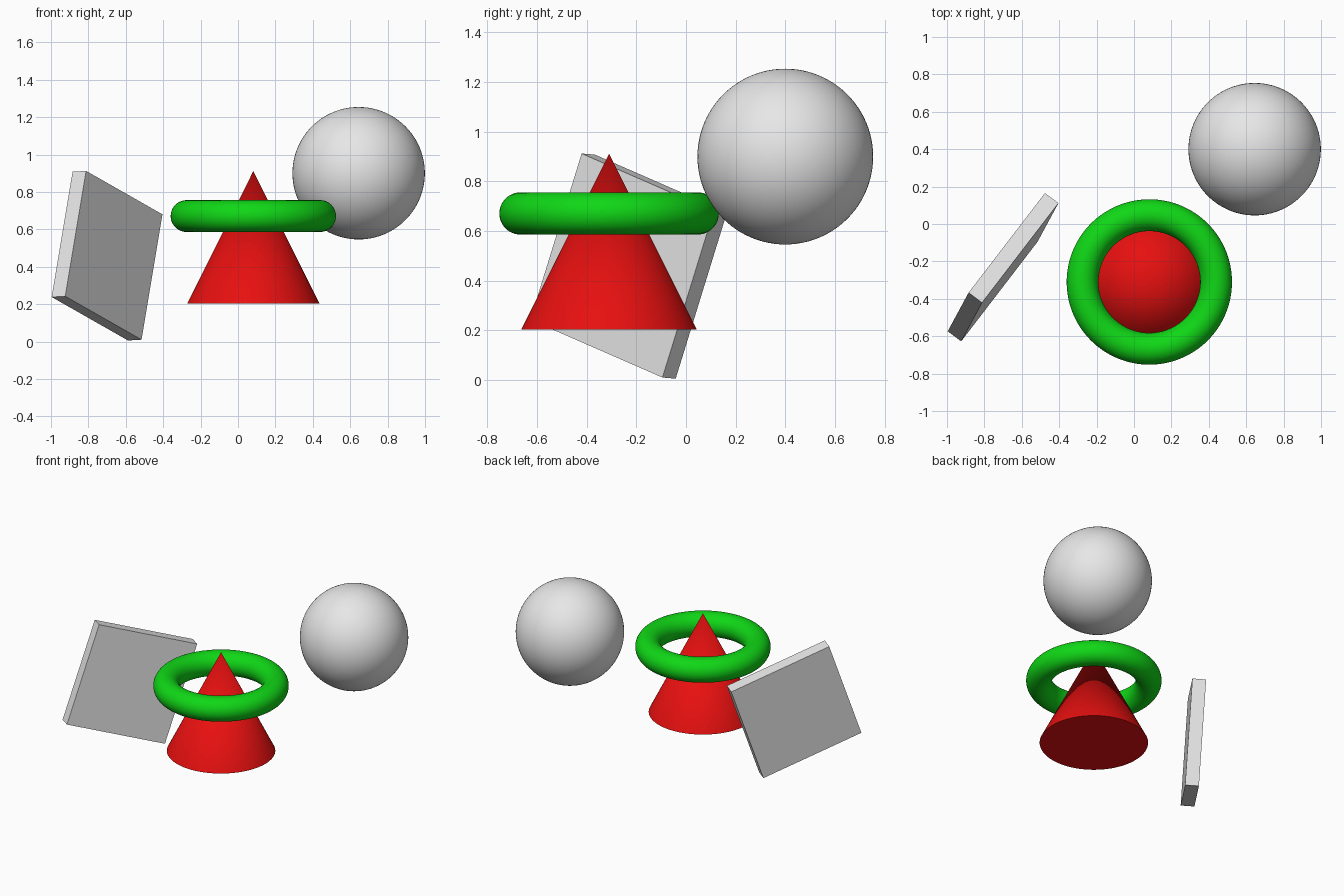
import bpy
import math
from mathutils import Matrix, Vector

if "Cube" in bpy.data.objects:
    bpy.data.objects.remove(bpy.data.objects["Cube"])


def material(name, rgb):
    m = bpy.data.materials.new(name)
    m.diffuse_color = (*rgb, 1)
    m.use_nodes = True
    m.node_tree.nodes["Principled BSDF"].inputs["Base Color"].default_value = m.diffuse_color
    return m


grey = material("light grey", (0.8, 0.8, 0.8))
red = material("red", (0.8, 0.005, 0.005))
green = material("green", (0.005, 0.68, 0.008))


def finish(name, mat, smooth=True):
    ob = bpy.context.object
    ob.name = name
    ob.data.materials.append(mat)
    if smooth:
        bpy.ops.object.shade_smooth_by_angle(angle=math.radians(35))
    return ob


# Floating ball
bpy.ops.mesh.primitive_uv_sphere_add(segments=96, ring_count=48, radius=0.354,
                                     location=(0.645, 0.4, 0.9))
finish("ball", grey)

# Cone with closed base
bpy.ops.mesh.primitive_cone_add(vertices=128, radius1=0.354, radius2=0, depth=0.709,
                                location=(0.082, -0.31, 0.557))
finish("cone", red)

# Ring hovering around the cone
bpy.ops.mesh.primitive_torus_add(major_segments=128, minor_segments=48,
                                 major_radius=0.357, minor_radius=0.085,
                                 location=(0.082, -0.31, 0.671))
finish("ring", green)

# Tilted square slab, oriented by its two long edge directions
up = Vector((0.1125, 0.208, 0.674)).normalized()
side = Vector((0.41, 0.535, -0.227))
side = (side - up * side.dot(up)).normalized()
normal = up.cross(side)
bpy.ops.mesh.primitive_cube_add(size=1)
slab = finish("slab", grey, smooth=False)
slab.data.transform(Matrix.Diagonal((0.71, 0.71, 0.09, 1)))
rotation = Matrix((up, side, normal)).transposed().to_4x4()
slab.matrix_world = Matrix.Translation((-0.7, -0.231, 0.459)) @ rotation
